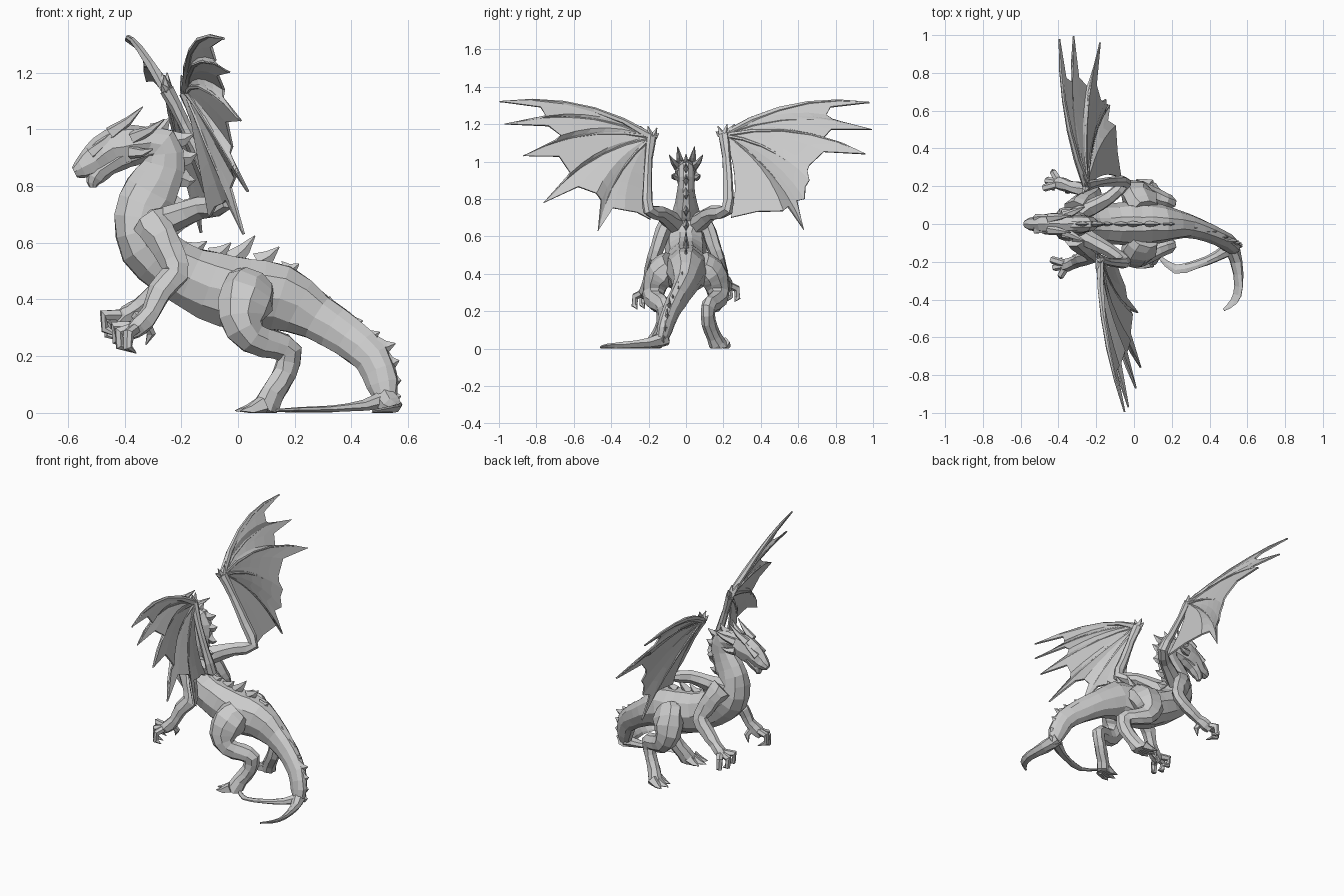
import bpy, bmesh, math, random
from mathutils import Vector as V
random.seed(4)


def make(name, bm):
    for v in bm.verts:
        v.co.z = max(v.co.z, 0)
    bmesh.ops.recalc_face_normals(bm, faces=bm.faces)
    me = bpy.data.meshes.new(name)
    bm.to_mesh(me)
    bm.free()
    ob = bpy.data.objects.new(name, me)
    bpy.context.collection.objects.link(ob)
    return ob


def refine(pts, n):
    # Catmull-Rom through (x, y, z, side radius, depth radius)
    out = []
    for i in range(len(pts) - 1):
        p = [pts[max(i - 1, 0)], pts[i], pts[i + 1], pts[min(i + 2, len(pts) - 1)]]
        for k in range(n):
            t = k / n
            out.append([0.5 * (2*b + (c-a)*t + (2*a-5*b+4*c-d)*t*t + (3*b-a-3*c+d)*t**3)
                        for a, b, c, d in zip(*p)])
    return out + [list(pts[-1])]


def tube(bm, pts, sides=8, n=2, rough=0.0):
    pts = refine(pts, n)
    side, rings = V((0.02, 1, 0.01)), []
    for i, p in enumerate(pts):
        c = V(p[:3])
        t = (V(pts[min(i+1, len(pts)-1)][:3]) - V(pts[max(i-1, 0)][:3])).normalized()
        side = side - t * side.dot(t)
        if side.length < 0.1:
            side = t.orthogonal()
        side.normalize()
        up = t.cross(side)
        ring = []
        for k in range(sides):
            a = 2 * math.pi * (k + random.uniform(-2, 2) * rough) / sides
            j = 1 + random.uniform(-rough, rough)
            ring.append(bm.verts.new(c + j * (side * math.cos(a) * max(p[3], .002)
                                              + up * math.sin(a) * max(p[4], .002))))
        rings.append(ring)
    for r, q in zip(rings, rings[1:]):
        for k in range(sides):
            l = (k + 1) % sides
            bm.faces.new((r[k], r[l], q[l], q[k]))
    bm.faces.new(rings[0])
    bm.faces.new(rings[-1])


def spike(bm, a, b, r, sides=5, flat=1.0):
    a, b = V(a), V(b)
    m = a.lerp(b, .55) + V((0, 0, -.008))
    tube(bm, [(*a, r*flat, r), (*m, r*.6*flat, r*.6), (*b, .002, .002)], sides, 1)


def part(name, *paths, sides=8, n=2, rough=0.06):
    bm = bmesh.new()
    for p in paths:
        tube(bm, p, sides, n, rough)
    return make(name, bm)


# Neck, torso and tail in one sweep
spine = [(-.34, 0, .95, .045, .055), (-.27, 0, .945, .045, .07), (-.262, 0, .87, .045, .078),
         (-.308, 0, .78, .06, .1), (-.345, 0, .69, .085, .093), (-.32, 0, .59, .105, .105),
         (-.23, 0, .51, .11, .105), (-.1, 0, .45, .11, .125), (.03, 0, .415, .12, .13),
         (.15, 0, .405, .10, .12), (.28, -.01, .335, .065, .085), (.39, -.045, .265, .05, .075),
         (.475, -.085, .19, .045, .065), (.51, -.115, .1, .04, .058), (.52, -.13, .035, .03, .035)]
part("body", spine, sides=10, n=2, rough=.035)

# Two tail ends lying on the ground
part("tail_ends",
     [(.51, -.11, .06, .045, .045), (.54, -.2, .025, .025, .04), (.555, -.33, .014, .014, .03),
      (.53, -.41, .01, .009, .025), (.475, -.455, .006, .005, .008)],
     [(.52, -.12, .05, .04, .04), (.44, -.17, .025, .028, .02), (.33, -.215, .014, .025, .012),
      (.22, -.24, .011, .025, .009), (.14, -.18, .008, .01, .006)], sides=7)

# Head: skull with snout, and lower jaw
part("head",
     [(-.29, 0, .955, .04, .05), (-.37, 0, .945, .058, .075), (-.44, 0, .93, .058, .075),
      (-.5, 0, .89, .045, .062), (-.55, 0, .862, .034, .038), (-.577, 0, .848, .02, .02)],
     [(-.39, 0, .915, .05, .05), (-.46, 0, .875, .042, .04), (-.505, 0, .83, .03, .034),
      (-.512, 0, .795, .015, .012)], rough=.05)

# Horns, brows and cheek spikes
bm = bmesh.new()
for s in (-1, 1):
    spike(bm, (-.45, s*.03, .985), (-.335, s*.045, 1.08), .026)
    spike(bm, (-.37, s*.04, .97), (-.26, s*.09, 1.035), .026)
    spike(bm, (-.38, s*.05, .92), (-.3, s*.075, .93), .026)
    spike(bm, (-.52, s*.03, .915), (-.42, s*.04, 1.01), .024)
make("horns", bm)

# Spikes running down neck, back and tail
bm = bmesh.new()
ridge = [(-.29, 0, .99, -.24, 1.04), (-.23, 0, .96, -.155, .985), (-.2, 0, .9, -.145, .915),
         (-.2, 0, .83, -.15, .82), (-.235, 0, .74, -.17, .74), (-.25, 0, .66, -.18, .66),
         (-.18, 0, .57, -.11, .605), (-.09, 0, .55, -.025, .60), (-.02, 0, .54, .06, .625),
         (.07, 0, .53, .145, .585), (.16, 0, .5, .215, .525), (.23, 0, .44, .28, .44),
         (.31, -.02, .38, .36, .375), (.38, -.04, .325, .44, .325), (.44, -.07, .27, .5, .285),
         (.49, -.09, .235, .555, .245), (.525, -.1, .18, .568, .185), (.54, -.11, .12, .575, .115),
         (.535, -.12, .06, .575, .06)]
for x, y, z, x2, z2 in ridge:
    spike(bm, (x, y, z), (x2, y, z2), .036, 4, .5)
make("back_spikes", bm)

for s, lr in ((-1, "near"), (1, "far")):
    # Hind leg with broad toes
    leg = [(.06, s*.08, .46, .06, .08), (.03, s*.13, .41, .08, .1), (.015, s*.165, .335, .07, .085),
           (.05, s*.17, .265, .05, .06), (.13, s*.14, .24, .042, .052), (.18, s*.12, .215, .038, .05),
           (.165, s*.12, .14, .036, .045), (.12, s*.15, .065, .038, .045), (.09, s*.18, .0, .045, .055)]
    part(lr + "_hind_leg", leg, sides=8)
    bm = bmesh.new()
    for k in (-1, 0, 1):
        spike(bm, (.09, s*.18 + k*.022, .03), (-.01 + .02*abs(k), s*.19 + k*.045, .008), .034)
    make(lr + "_hind_toes", bm)

    # Front arm with hand and claws; the far arm reaches a little further
    f = .02 * s
    part(lr + "_front_arm",
         [(-.31, s*.08, .68, .05, .07), (-.27, s*.125, .62, .042, .06), (-.23, s*.15, .54, .038, .052),
          (-.22, s*.17, .49, .036, .048), (-.275, s*.185, .43, .035, .045),
          (-.325 - f, s*.2, .365 + f/2, .032, .035), (-.37 - f, s*.215, .325 + f, .038, .036),
          (-.4 - f, s*.22, .3 + f, .028, .025)], sides=7)
    claws = []
    for k, (dx, dz) in enumerate(((-.06, -.01), (-.045, -.03), (-.01, -.035))):
        y = s * (.18 + .04 * k)
        claws.append([(-.37 - f, s*.215, .325 + f, .022, .022),
                      (-.395 - f + dx, y + s*.01, .335 + f + dz, .02, .021),
                      (-.4 - f + dx*.8, y + s*.015, .285 + f + dz, .016, .017),
                      (-.375 - f + dx*.4, y, .255 + f + dz*.7, .002, .002)])
    claws.append([(-.35 - f, s*.2, .345 + f, .022, .022), (-.325 - f, s*.175, .3 + f, .017, .017),
                  (-.345 - f, s*.165, .26 + f, .002, .002)])
    part(lr + "_hand_claws", *claws, sides=6, n=1)


# Wings: boundary alternates finger tip, notch, tip ... ending at the elbow
def ray(hub, tip, t, s):
    hub, tip = V(hub), V(tip)
    d = tip - hub
    bow = V((-abs(d.y) * .5, -d.z * s, abs(d.y))) * .09
    return hub.lerp(tip, t) + bow * 4 * t * (1 - t)


wings = {
    "near": (-1, (-.18, -.185, 1.13), (-.045, -.2, .74), [
        (-.05, -.995, 1.32), (-.08, -.75, 1.245), (-.03, -.97, 1.2), (-.05, -.67, 1.14),
        (.01, -.87, 1.03), (-.02, -.62, .94), (.035, -.76, .78), (-.01, -.48, .83),
        (.02, -.47, .63), (-.05, -.33, .74), (-.1, -.19, .69)]),
    "far": (1, (-.25, .2, 1.14), (-.045, .22, .74), [
        (-.395, .98, 1.315), (-.33, .75, 1.25), (-.32, .995, 1.17), (-.25, .73, 1.12),
        (-.18, .96, 1.04), (-.18, .66, .98), (-.15, .66, .9), (-.14, .635, .8),
        (-.13, .63, .635), (-.1, .52, .735), (-.07, .24, .7)])}
for lr, (s, hub, elbow, edge) in wings.items():
    bm = bmesh.new()
    steps = 6
    centre = bm.verts.new(hub)
    # extra rows between tip and notch are pulled in so the edge is scalloped
    spokes = []
    for i, p in enumerate(edge):
        spokes.append((V(p), 1))
        if i < len(edge) - 1:
            tip, notch = (p, edge[i+1]) if i % 2 == 0 else (edge[i+1], p)
            pull = .87 if (V(tip)-V(hub)).length > (V(notch)-V(hub)).length * 1.15 else .97
            spokes.append((V(tip).lerp(V(notch), .5), pull))
    rows = [[bm.verts.new(ray(hub, p, f * t / steps, s)) for t in range(1, steps + 1)] for p, f in spokes]
    for a, b in zip(rows, rows[1:]):
        bm.faces.new((centre, a[0], b[0]))
        for k in range(steps - 1):
            bm.faces.new((a[k], a[k+1], b[k+1], b[k]))
    ob = make(lr + "_wing_membrane", bm)
    mod = ob.modifiers.new("thickness", 'SOLIDIFY')
    mod.thickness, mod.offset = .01, 0

    # Finger bones
    fingers = []
    for i in range(0, len(edge) - 1, 2):
        r = .022 if i == 0 else .013
        fingers.append([(*ray(hub, edge[i], t, s), r*(1 - .8*t), r*(1 - .8*t))
                        for t in (0, .2, .4, .6, .8, 1)])
    part(lr + "_wing_fingers", *fingers, sides=6, n=1, rough=.1)

    # Wing arm from shoulder to elbow to wrist
    e, h = V(elbow), V(hub)
    part(lr + "_wing_arm",
         [(-.3, s*.05, .66, .05, .06), (-.22, s*.09, .69, .045, .05), (-.13, s*.14, .725, .035, .04),
          (*e, .032, .034), (*(e.lerp(h, .3) + V((0, s*.01, 0))), .024, .03),
          (*(e.lerp(h, .7) + V((0, s*.01, 0))), .02, .025), (*h, .026, .03)], sides=7)

    # Wrist thorns
    bm = bmesh.new()
    for dx, dy, dz in ((-.01, -.03, .05), (.0, .02, .06), (-.02, -.04, .02), (-.02, .06, .06)):
        spike(bm, h, h + V((dx, s*dy, dz)), .024)
    make(lr + "_wing_thorns", bm)
